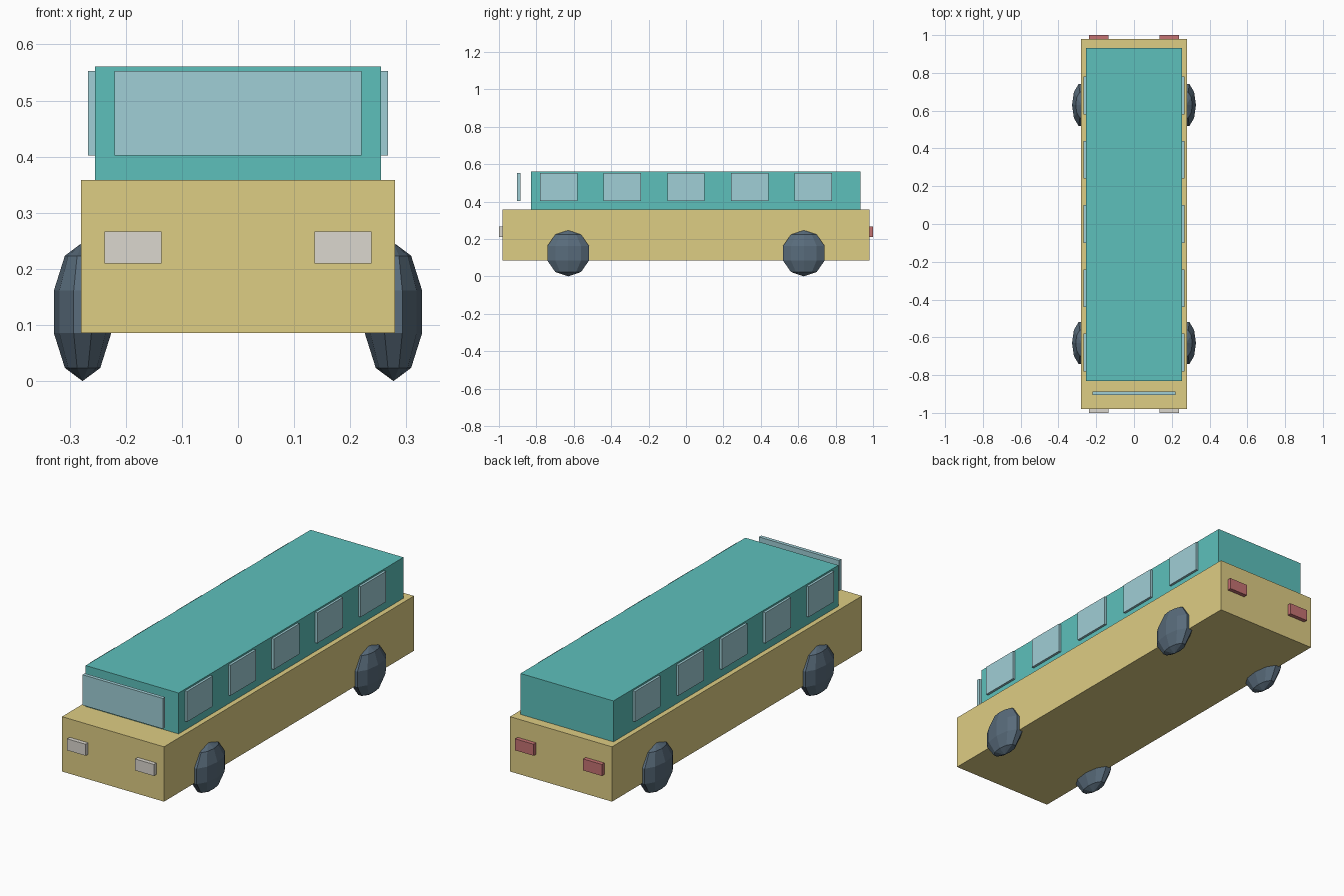
import bpy, bmesh
from mathutils import Matrix

if "Cube" in bpy.data.objects:
    bpy.data.objects.remove(bpy.data.objects["Cube"])


def material(name, rgb):
    m = bpy.data.materials.new(name)
    m.diffuse_color = (*rgb, 1)
    m.use_nodes = True
    m.node_tree.nodes["Principled BSDF"].inputs["Base Color"].default_value = m.diffuse_color
    return m


YELLOW = material("body_yellow", (0.73, 0.61, 0.23))
TEAL = material("cabin_teal", (0.11, 0.53, 0.50))
GLASS = material("glass_blue", (0.35, 0.62, 0.67))
RUBBER = material("tyre_slate", (0.10, 0.15, 0.20))
WHITE = material("lamp_white", (0.71, 0.68, 0.62))
RED = material("lamp_red", (0.56, 0.17, 0.17))


def finish(name, bm, mat):
    mesh = bpy.data.meshes.new(name)
    bm.to_mesh(mesh)
    bm.free()
    mesh.materials.append(mat)
    ob = bpy.data.objects.new(name, mesh)
    bpy.context.collection.objects.link(ob)
    return ob


def box(name, x, y, z, mat):
    """Box from (min, max) pairs on each axis."""
    bm = bmesh.new()
    bmesh.ops.create_cube(bm, size=1)
    for v in bm.verts:
        v.co = [(a + b) / 2 + c * (b - a) for (a, b), c in zip((x, y, z), v.co)]
    return finish(name, bm, mat)


def wheel(name, x, y):
    """Flattened low-poly ball with a vertex column facing sideways."""
    r = 0.1235
    bm = bmesh.new()
    bmesh.ops.create_uvsphere(bm, u_segments=10, v_segments=5, radius=1)
    # turn so that a column of vertices lies on the x axis
    if max(v.co.x for v in bm.verts) < max(v.co.y for v in bm.verts):
        bm.transform(Matrix.Rotation(1.5707963, 4, 'Z'))
    bm.transform(Matrix.Diagonal((0.0537, r, r, 1)))
    bm.transform(Matrix.Translation((x, y, r)))
    return finish(name, bm, RUBBER)


# Body and cabin
box("lower_body", (-0.28, 0.28), (-0.98, 0.98), (0.086, 0.358), YELLOW)
box("cabin", (-0.255, 0.255), (-0.83, 0.933), (0.358, 0.561), TEAL)

# Free-standing windscreen
GLASS_Z = (0.402, 0.553)
box("windscreen", (-0.22, 0.22), (-0.904, -0.886), GLASS_Z, GLASS)

for side, s in (("left", -1), ("right", 1)):
    # Side windows
    for i in range(5):
        y = (i - 2) * 0.34
        box(f"{side}_window_{i + 1}", sorted((s * 0.249, s * 0.267)),
            (y - 0.1, y + 0.1), GLASS_Z, GLASS)
    # Lamps
    lamp_x = sorted((s * 0.136, s * 0.238))
    box(f"{side}_headlamp", lamp_x, (-1.0, -0.97), (0.21, 0.267), WHITE)
    box(f"{side}_tail_lamp", lamp_x, (0.97, 1.0), (0.21, 0.267), RED)
    # Wheels
    wheel(f"{side}_front_wheel", s * 0.277, -0.63)
    wheel(f"{side}_rear_wheel", s * 0.277, 0.63)
